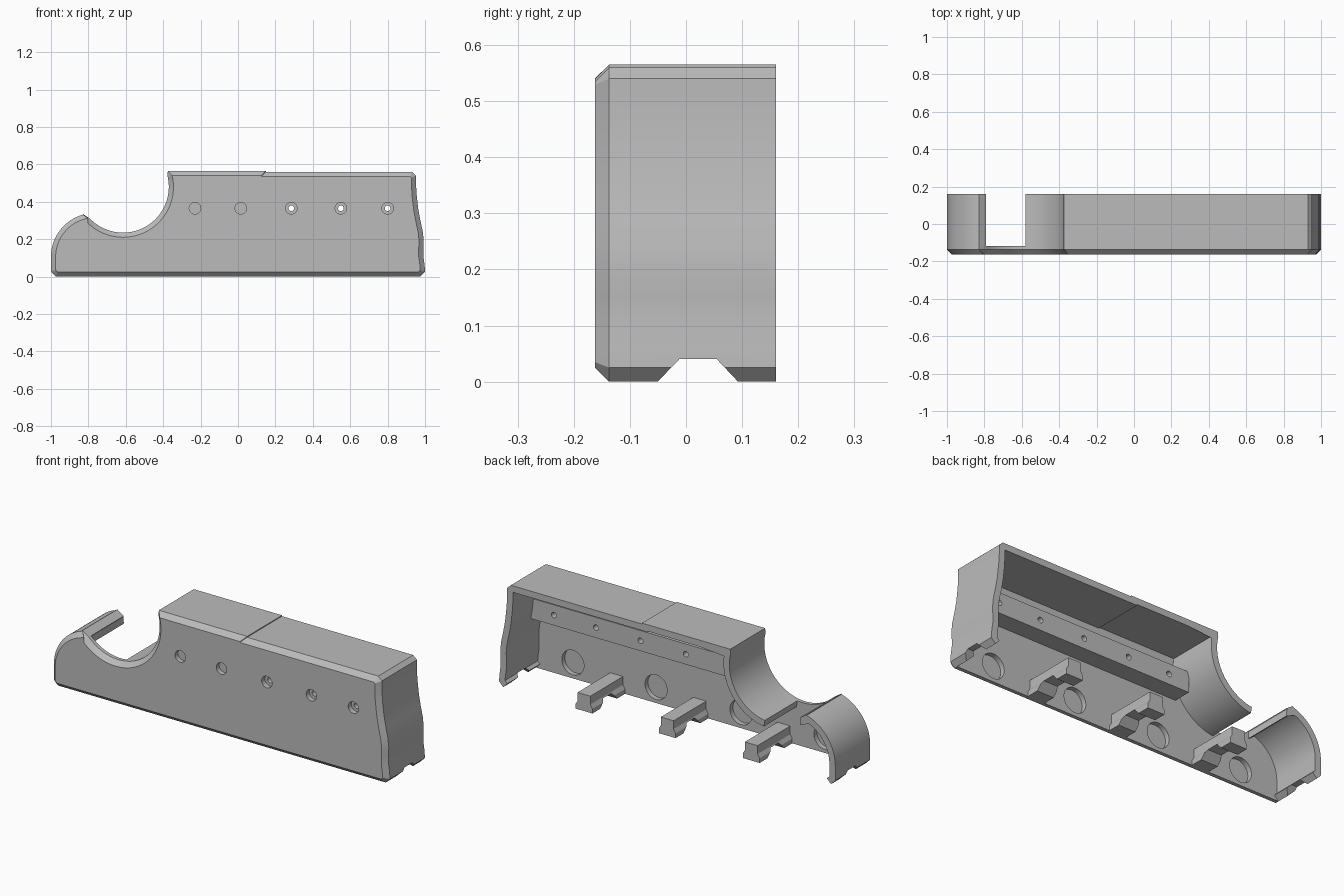
import bpy, bmesh
from math import cos, sin, radians, pi
from mathutils import Vector, Matrix

if "Cube" in bpy.data.objects:
    bpy.data.objects.remove(bpy.data.objects["Cube"])

FRONT, BEVEL, INNER, BACK = -0.162, -0.137, -0.117, 0.16
WALL = 0.035

grey = bpy.data.materials.new("plain grey")
grey.use_nodes = True
grey.diffuse_color = (0.5, 0.5, 0.5, 1)
grey.node_tree.nodes["Principled BSDF"].inputs["Base Color"].default_value = (0.5, 0.5, 0.5, 1)


def arc(cx, cz, r, start, end, steps):
    angles = [radians(start + (end - start) * i / steps) for i in range(steps + 1)]
    return [(cx + r * cos(a), cz + r * sin(a)) for a in angles]


def offset(points, d, closed):
    """Move a counter-clockwise path inward by d with mitred corners."""
    pts = [Vector(p) for p in points]
    n, result = len(pts), []
    for i, p in enumerate(pts):
        sides = []
        if closed or i > 0:
            sides.append(p - pts[i - 1])
        if closed or i < n - 1:
            sides.append(pts[(i + 1) % n] - p)
        normals = [Vector((-s.y, s.x)).normalized() for s in sides]
        m = sum(normals, Vector((0, 0))).normalized()
        result.append(tuple(p + m * d / max(m.dot(normals[0]), 0.4)))
    return result


def finish(bm, name):
    bmesh.ops.recalc_face_normals(bm, faces=bm.faces)
    mesh = bpy.data.meshes.new(name)
    bm.to_mesh(mesh)
    bm.free()
    obj = bpy.data.objects.new(name, mesh)
    bpy.context.collection.objects.link(obj)
    mesh.materials.append(grey)
    return obj


def loft(name, layers, axis="y"):
    """Skin matching profiles placed along an axis and cap both ends."""
    bm = bmesh.new()
    place = (lambda a, b, t: (a, t, b)) if axis == "y" else (lambda a, b, t: (t, a, b))
    rings = [[bm.verts.new(place(a, b, t)) for a, b in prof] for t, prof in layers]
    n = len(rings[0])
    for low, high in zip(rings, rings[1:]):
        for i in range(n):
            j = (i + 1) % n
            bm.faces.new((low[i], low[j], high[j], high[i]))
    bm.faces.new(rings[0])
    bm.faces.new(rings[-1][::-1])
    return finish(bm, name)


def cylinder(name, x, z, r, y0, y1):
    return loft(name, [(y, arc(x, z, r, 0, 348.75, 31)) for y in (y0, y1)])


def cut(targets, cutter):
    cutter.hide_render = True
    for obj in targets:
        mod = obj.modifiers.new("cut", "BOOLEAN")
        mod.operation, mod.solver, mod.object = "DIFFERENCE", "EXACT", cutter
        bpy.context.view_layer.objects.active = obj
        bpy.ops.object.modifier_apply(modifier=mod.name)
    bpy.data.objects.remove(cutter)


# Side outline: wavy end, stepped top, round cradle, hooked nose
right_side = [(0.975, 0), (1, 0.025), (0.998, 0.06), (0.991, 0.11), (0.991, 0.15),
              (0.993, 0.19), (0.988, 0.24), (0.975, 0.3), (0.964, 0.36),
              (0.956, 0.43), (0.952, 0.49), (0.952, 0.54), (0.93, 0.56)]
top_edge = [(0.15, 0.56), (0.15, 0.565), (-0.375, 0.565)]
cradle = arc(-0.615, 0.48, 0.245, 14, -136, 50)
hook = [(-0.83, 0.335)] + arc(-0.765, 0.105, 0.235, 106, 180, 20) + [(-1, 0.025), (-0.975, 0)]
outline = right_side + top_edge + cradle + hook

# Front plate with bevelled rim
front_plate = loft("front_plate", [(FRONT, offset(outline, 0.025, True)),
                                   (BEVEL, outline), (INNER, outline)])


# Thin walls following the outline
def wall(name, path):
    loop = path + offset(path, WALL, False)[::-1]
    return loft(name, [(BEVEL, loop), (BACK, loop)])


main_wall = wall("end_top_and_cradle_wall", right_side + top_edge + cradle[:33])
hook_wall = wall("hook_wall", cradle[-1:] + hook)

# Screw rail behind the plate
rail = loft("screw_rail", [(x, [(-0.13, 0.31), (-0.02, 0.31), (-0.02, 0.42), (-0.13, 0.42)])
                           for x in (-0.35, 0.94)], "x")

# Cross tabs along the open bottom
tabs = []
for i, x in enumerate((0.495, 0, -0.5)):
    section = [(x - 0.05, 0), (x + 0.05, 0), (x + 0.05, 0.025), (x + 0.038, 0.045),
               (x + 0.038, 0.09), (x - 0.038, 0.09), (x - 0.038, 0.045), (x - 0.05, 0.025)]
    tabs.append(loft(f"bottom_tab_{i + 1}", [(BEVEL, section), (BACK, section)]))

# Cable notch running through walls and tabs
notch = [(-0.062, -0.012), (-0.012, 0.04), (0.055, 0.04), (0.104, -0.012)]
cut([main_wall, hook_wall] + tabs, loft("notch_cutter", [(-1.1, notch), (1.1, notch)], "x"))

# Counterbored screw holes
for x in (-0.23, 0.015, 0.285, 0.55, 0.8):
    cut([front_plate], cylinder("counterbore_cutter", x, 0.365, 0.031, -0.2, -0.135))
    cut([front_plate, rail], cylinder("screw_cutter", x, 0.365, 0.015, -0.2, 0.05))

# Round pockets inside the plate
for x in (0.755, 0.26, -0.245, -0.745):
    cut([front_plate], cylinder("pocket_cutter", x, 0.085, 0.066, -0.143, -0.05))

# Smooth curves, crisp edges
for obj in [front_plate, main_wall, hook_wall, rail] + tabs:
    bpy.ops.object.select_all(action="DESELECT")
    obj.select_set(True)
    bpy.context.view_layer.objects.active = obj
    bpy.ops.object.shade_smooth_by_angle(angle=radians(25))
